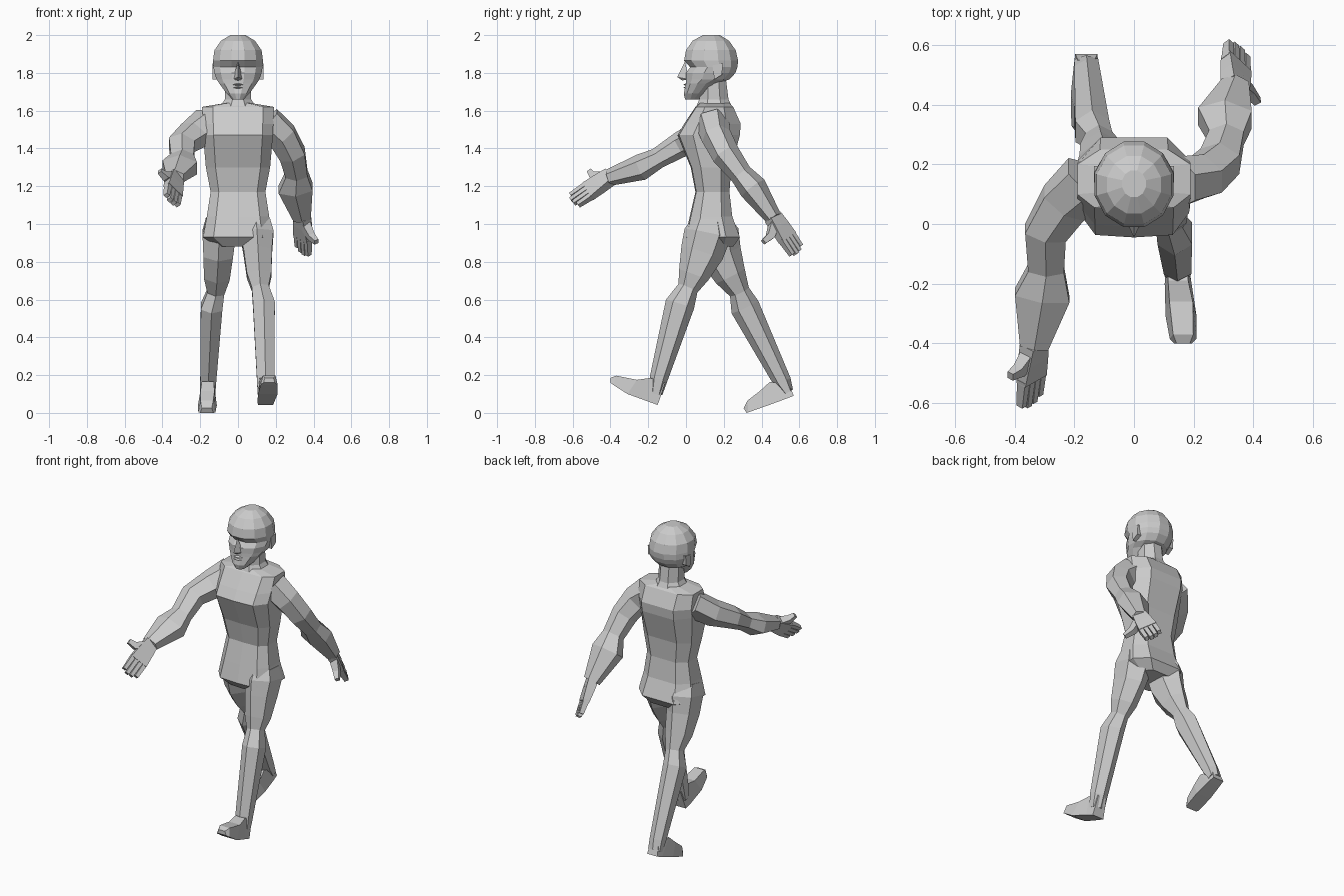
import bpy, bmesh, math
from mathutils import Vector as V


def finish(name, bm):
    bmesh.ops.recalc_face_normals(bm, faces=bm.faces)
    me = bpy.data.meshes.new(name)
    bm.to_mesh(me)
    bm.free()
    ob = bpy.data.objects.new(name, me)
    bpy.context.collection.objects.link(ob)
    return ob


def loft(name, loops):
    bm = bmesh.new()
    rings = [[bm.verts.new(p) for p in loop] for loop in loops]
    n = len(rings[0])
    for r, s in zip(rings, rings[1:]):
        for i in range(n):
            j = (i + 1) % n
            bm.faces.new((r[i], r[j], s[j], s[i]))
    bm.faces.new(rings[0])
    bm.faces.new(rings[-1])
    return finish(name, bm)


def unit(n):
    # n-gon scaled so that it touches the unit square
    a = [math.tau * (i + 0.5) / n for i in range(n)]
    mx, my = max(map(math.cos, a)), max(map(math.sin, a))
    return [(math.cos(t) / mx, math.sin(t) / my) for t in a]


def tube(name, path, n, side):
    # path rows: centre, half width along side, half depth
    cs = [V(r[0]) for r in path]
    loops = []
    for i, (c, a, b) in enumerate(path):
        t = (cs[min(i + 1, len(cs) - 1)] - cs[max(i - 1, 0)]).normalized()
        u = V(side)
        u = (u - t * u.dot(t)).normalized()
        v = t.cross(u)
        loops.append([cs[i] + u * a * x + v * b * y for x, y in unit(n)])
    return loft(name, loops)


def stack(name, rows, profile):
    # rows: z, front y, back y, half width
    return loft(name, [[(w * x, (f + b) / 2 + (b - f) / 2 * y, z)
                        for x, y in profile] for z, f, b, w in rows])


def hull(name, pts):
    bm = bmesh.new()
    for p in pts:
        bm.verts.new(p)
    bmesh.ops.convex_hull(bm, input=bm.verts)
    return finish(name, bm)


# Torso
TORSO = [(0.7, -0.95), (1, -0.5), (1, 0.5), (0.6, 1), (0, 1),
         (-0.6, 1), (-1, 0.5), (-1, -0.5), (-0.7, -0.95), (0, -1)]
stack("torso", [
    (0.88, 0.04, 0.25, 0.11), (0.93, -0.005, 0.285, 0.185),
    (1.04, 0.02, 0.245, 0.165), (1.17, 0.05, 0.23, 0.145),
    (1.30, 0.025, 0.24, 0.17), (1.47, -0.045, 0.285, 0.185),
    (1.53, -0.01, 0.29, 0.187), (1.62, 0.05, 0.25, 0.19),
    (1.64, 0.07, 0.23, 0.07)], TORSO)

# Neck and head
stack("neck", [(1.61, 0.05, 0.25, 0.10), (1.66, 0.07, 0.225, 0.07),
               (1.78, 0.08, 0.21, 0.068)], unit(8))
stack("head", [
    (1.66, -0.005, 0.07, 0.03), (1.69, -0.012, 0.11, 0.06),
    (1.745, 0.0, 0.17, 0.10), (1.765, 0.0, 0.23, 0.113),
    (1.80, 0.0, 0.262, 0.125), (1.83, 0.022, 0.272, 0.13),
    (1.865, -0.01, 0.276, 0.132), (1.92, 0.0, 0.263, 0.125),
    (1.97, 0.035, 0.228, 0.09), (2.0, 0.09, 0.18, 0.04)], unit(12))

# Facial features
hull("nose", [(0, -0.005, 1.86), (-0.028, 0.015, 1.765), (0.028, 0.015, 1.765),
              (0, -0.046, 1.778), (0, -0.02, 1.76)])
for name, z in (("upper_lip", 1.738), ("lower_lip", 1.722)):
    hull(name, [(-0.042, 0.012, z), (0.042, 0.012, z), (-0.015, -0.015, z),
                (0.015, -0.015, z), (0, 0.01, z + 0.011), (0, 0.01, z - 0.011)])
for s, name in ((1, "left_ear"), (-1, "right_ear")):
    hull(name, [(s * x, y, z) for x in (0.10, 0.134)
                for y, z in ((0.14, 1.84), (0.195, 1.85), (0.19, 1.79), (0.15, 1.765))])

# Arms
X = (1, 0, 0)
tube("forward_arm", [
    ((-0.15, 0.15, 1.535), 0.09, 0.085), ((-0.235, 0.07, 1.47), 0.08, 0.08),
    ((-0.297, -0.03, 1.42), 0.07, 0.068), ((-0.295, -0.15, 1.348), 0.06, 0.055),
    ((-0.308, -0.24, 1.30), 0.092, 0.07), ((-0.335, -0.41, 1.245), 0.048, 0.044)], 6, X)
tube("backward_arm", [
    ((0.15, 0.14, 1.535), 0.085, 0.09), ((0.235, 0.16, 1.465), 0.075, 0.08),
    ((0.288, 0.21, 1.37), 0.068, 0.075), ((0.31, 0.29, 1.265), 0.058, 0.06),
    ((0.305, 0.355, 1.19), 0.09, 0.075), ((0.34, 0.465, 1.03), 0.046, 0.044)], 6, X)


# Hands: palm, four fingers and a thumb
def hand(label, wrist, tip, across, thumb_tip):
    o, t, w, th = V(wrist), V(tip), V(across).normalized(), V(thumb_tip)
    at = lambda f, s=0: o.lerp(t, f) + w * s
    tube(label + "_palm", [(at(-0.05), 0.04, 0.03), (at(0.25), 0.048, 0.026),
                           (at(0.58), 0.055, 0.02)], 4, w)
    for i, end in enumerate((0.97, 1.02, 1.0, 0.93)):
        s = (1.5 - i) * 0.028
        tube(f"{label}_finger_{i + 1}", [(at(0.52, s), 0.013, 0.018),
                                         (at(end, s), 0.011, 0.013)], 4, w)
    tube(label + "_thumb", [(at(0.1, 0.015), 0.025, 0.025),
                            (at(0.28).lerp(th, 0.6), 0.02, 0.018), (th, 0.013, 0.012)],
         4, t - o)


hand("forward_hand", (-0.335, -0.41, 1.245), (-0.35, -0.60, 1.12),
     (-0.08, -0.045, 0.08), (-0.415, -0.51, 1.28))
hand("backward_hand", (0.34, 0.465, 1.03), (0.345, 0.59, 0.85),
     (0.09, -0.08, -0.06), (0.415, 0.41, 0.905))

# Legs
tube("forward_leg", [
    ((0.095, 0.12, 1.02), 0.075, 0.09), ((0.10, 0.115, 0.95), 0.088, 0.125),
    ((0.105, 0.085, 0.85), 0.075, 0.115), ((0.112, 0.04, 0.73), 0.065, 0.082),
    ((0.118, 0.01, 0.66), 0.045, 0.055), ((0.137, -0.032, 0.575), 0.058, 0.078),
    ((0.146, -0.145, 0.18), 0.046, 0.048), ((0.146, -0.16, 0.10), 0.042, 0.035)], 6, X)
tube("backward_leg", [
    ((-0.095, 0.14, 1.02), 0.075, 0.09), ((-0.10, 0.155, 0.95), 0.088, 0.125),
    ((-0.105, 0.18, 0.84), 0.078, 0.115), ((-0.112, 0.235, 0.725), 0.068, 0.085),
    ((-0.118, 0.283, 0.64), 0.045, 0.055), ((-0.14, 0.312, 0.56), 0.057, 0.078),
    ((-0.158, 0.51, 0.165), 0.042, 0.048), ((-0.16, 0.54, 0.11), 0.04, 0.03)], 6, X)


# Feet: cross-sections run heel to toe (y, z top, y, z sole, centre x, half width)
def foot(name, rows):
    loft(name, [[(x - w * 0.75, yt, zt), (x + w * 0.75, yt, zt),
                 (x + w, yb, zb), (x - w, yb, zb)] for yt, zt, yb, zb, x, w in rows])


foot("forward_foot", [(-0.11, 0.16, -0.15, 0.042, 0.146, 0.04),
                      (-0.19, 0.185, -0.20, 0.06, 0.148, 0.045),
                      (-0.26, 0.175, -0.31, 0.10, 0.158, 0.052),
                      (-0.37, 0.197, -0.385, 0.148, 0.165, 0.045),
                      (-0.40, 0.185, -0.40, 0.16, 0.165, 0.03)])
foot("backward_foot", [(0.55, 0.145, 0.57, 0.09, -0.16, 0.037),
                       (0.445, 0.165, 0.53, 0.075, -0.16, 0.042),
                       (0.39, 0.115, 0.435, 0.04, -0.162, 0.05),
                       (0.325, 0.065, 0.33, 0.003, -0.165, 0.045),
                       (0.305, 0.025, 0.32, 0.0, -0.165, 0.035)])
